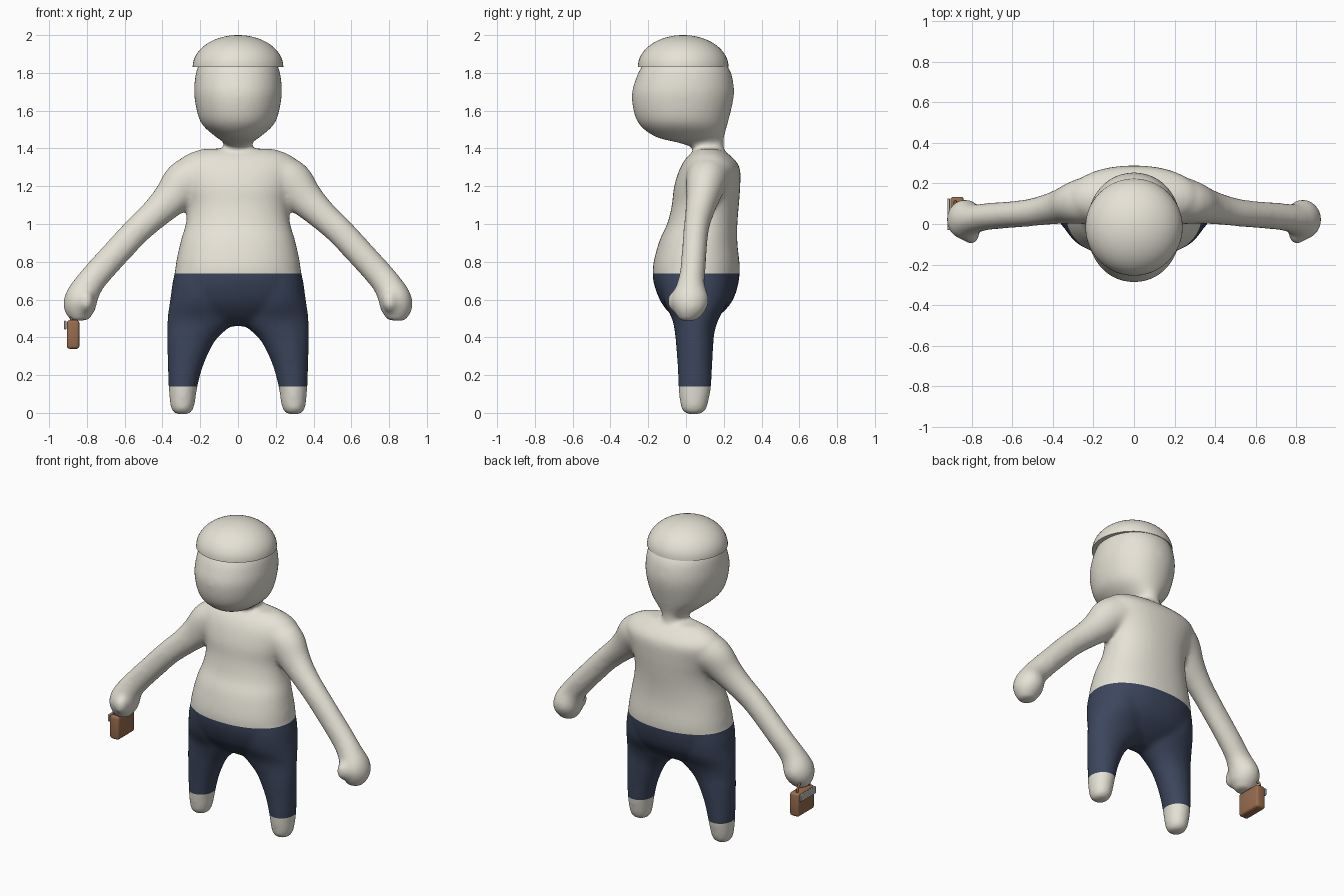
import bpy, bmesh, math
from mathutils import Vector, Matrix

default = bpy.data.objects.get("Cube")
if default:
    bpy.data.objects.remove(default, do_unlink=True)


def material(name, rgb):
    m = bpy.data.materials.new(name)
    m.use_nodes = True
    m.diffuse_color = (*rgb, 1)
    m.node_tree.nodes["Principled BSDF"].inputs["Base Color"].default_value = (*rgb, 1)
    return m


clay = material("pale clay", (0.79, 0.76, 0.67))
navy = material("navy cloth", (0.045, 0.062, 0.11))
leather = material("brown leather", (0.31, 0.15, 0.075))
metal = material("grey metal", (0.5, 0.5, 0.47))


def add_object(name, bm, *mats):
    mesh = bpy.data.meshes.new(name)
    bmesh.ops.recalc_face_normals(bm, faces=bm.faces[:])
    bm.to_mesh(mesh)
    bm.free()
    for m in mats:
        mesh.materials.append(m)
    obj = bpy.data.objects.new(name, mesh)
    bpy.context.scene.collection.objects.link(obj)
    return obj


def smooth(obj, angle=40):
    obj.data.shade_smooth()
    obj.data.set_sharp_from_angle(angle=math.radians(angle))


def spline(rows, steps=4):
    """Smoothly resample rows of numbers."""
    pts = [Vector(r) for r in rows]
    out = []
    for i in range(len(pts) - 1):
        a, b, c, d = (pts[max(0, min(len(pts) - 1, i + k))] for k in (-1, 0, 1, 2))
        for s in range(steps):
            t = s / steps
            m0, m1 = (c - a) / 2, (d - b) / 2
            out.append(b + m0 * t + (3 * (c - b) - 2 * m0 - m1) * t ** 2
                       + (2 * (b - c) + m0 + m1) * t ** 3)
    return out + [pts[-1]]


def loft(bm, rings, power=2.0, side=1, count=40):
    """Skin rings of (centre, half axis, half axis) and close both ends."""
    loops = []
    for centre, u, v in rings:
        loop = []
        for i in range(count):
            a = math.tau * i / count
            c, s = math.cos(a), math.sin(a)
            p = centre + u * math.copysign(abs(c) ** (2 / power), c) \
                + v * math.copysign(abs(s) ** (2 / power), s)
            loop.append(bm.verts.new((p.x * side, p.y, p.z)))
        loops.append(loop)
    for low, high in zip(loops, loops[1:]):
        for i in range(count):
            j = (i + 1) % count
            bm.faces.new((low[i], low[j], high[j], high[i]))
    bm.faces.new(loops[0])
    bm.faces.new(loops[-1])


def level_rings(rows):
    """Rows: height, centre x, half width, front y, back y."""
    return [(Vector((x, (f + b) / 2, z)), Vector((abs(w), 0, 0)), Vector((0, abs(b - f) / 2, 0)))
            for z, x, w, f, b in spline(rows)]


def limb_rings(rows):
    """Rows: centre x, y, z, half thickness in the front plane, half depth."""
    pts = spline(rows)
    rings = []
    for i, p in enumerate(pts):
        d = pts[min(i + 1, len(pts) - 1)] - pts[max(i - 1, 0)]
        n = Vector((-d[2], 0, d[0])).normalized()
        rings.append((Vector(p[:3]), n * p[3], Vector((0, p[4], 0))))
    return rings


torso = [(0.46, 0, 0.06, 0.0, 0.09), (0.51, 0, 0.22, -0.07, 0.17), (0.6, 0, 0.32, -0.14, 0.25),
         (0.74, 0, 0.335, -0.178, 0.285), (0.9, 0, 0.306, -0.145, 0.272), (1.0, 0, 0.277, -0.1, 0.272),
         (1.1, 0, 0.268, -0.075, 0.28), (1.2, 0, 0.295, -0.063, 0.287), (1.3, 0, 0.325, -0.03, 0.284),
         (1.36, 0, 0.285, 0.01, 0.238), (1.398, 0, 0.19, 0.06, 0.185)]
head = [(1.33, 0, 0.09, 0.04, 0.2), (1.4, 0, 0.075, 0.035, 0.2), (1.43, 0, 0.075, -0.04, 0.2),
        (1.463, 0, 0.12, -0.165, 0.202), (1.54, 0, 0.199, -0.257, 0.223), (1.67, 0, 0.231, -0.288, 0.253),
        (1.76, 0, 0.229, -0.269, 0.249), (1.83, 0, 0.214, -0.237, 0.225), (1.9, 0, 0.17, -0.18, 0.16),
        (1.94, 0, 0.08, -0.09, 0.07)]
leg = [(-0.008, 0.295, 0.032, 0.01, 0.07), (0.01, 0.295, 0.054, -0.019, 0.102),
       (0.05, 0.294, 0.066, -0.031, 0.117), (0.14, 0.291, 0.077, -0.041, 0.134),
       (0.25, 0.278, 0.094, -0.045, 0.139), (0.37, 0.252, 0.124, -0.054, 0.146),
       (0.43, 0.224, 0.151, -0.06, 0.152), (0.5, 0.187, 0.187, -0.075, 0.175),
       (0.6, 0.181, 0.178, -0.12, 0.225), (0.74, 0.175, 0.16, -0.13, 0.235), (0.85, 0.17, 0.1, -0.06, 0.18)]
arm = [(0.16, 0.13, 1.27, 0.11, 0.13), (0.27, 0.112, 1.225, 0.122, 0.112), (0.355, 0.09, 1.135, 0.098, 0.089),
       (0.44, 0.07, 1.053, 0.081, 0.075), (0.545, 0.052, 0.955, 0.075, 0.067),
       (0.72, 0.037, 0.765, 0.074, 0.067), (0.79, 0.025, 0.68, 0.077, 0.074),
       (0.832, 0.022, 0.6, 0.088, 0.1), (0.838, 0.02, 0.54, 0.081, 0.083), (0.835, 0.01, 0.488, 0.045, 0.045)]

# Body: overlapping lofts fused into one soft skin
bm = bmesh.new()
loft(bm, level_rings(torso), power=2.2)
loft(bm, level_rings(head), power=2.1)
for side in (1, -1):
    loft(bm, level_rings(leg), side=side)
    loft(bm, limb_rings(arm), side=side)
    thumb = Matrix.Translation((side * 0.805, -0.05, 0.59)) @ Matrix.Diagonal((0.85, 1, 1.2, 1))
    bmesh.ops.create_uvsphere(bm, u_segments=20, v_segments=12, radius=0.05, matrix=thumb)
body = add_object("body", bm, clay, navy)
fuse = body.modifiers.new("fuse", "REMESH")
fuse.mode = "VOXEL"
fuse.voxel_size = 0.0115
soften = body.modifiers.new("soften", "SMOOTH")
soften.factor = 0.5
soften.iterations = 20
bpy.context.view_layer.update()
fused = bpy.data.meshes.new_from_object(body.evaluated_get(bpy.context.evaluated_depsgraph_get()))
body.modifiers.clear()
fused.materials.clear()
fused.materials.append(clay)
fused.materials.append(navy)

# Trousers: cut at ankle and waist, then colour by height
ankle, waist = 0.14, 0.738
bm = bmesh.new()
bm.from_mesh(fused)
for z in (ankle, waist):
    bmesh.ops.bisect_plane(bm, geom=bm.verts[:] + bm.edges[:] + bm.faces[:],
                           plane_co=(0, 0, z), plane_no=(0, 0, 1))
for f in bm.faces:
    centre = f.calc_center_median()
    # the hands hang below the waist but outside the legs
    in_trousers = ankle < centre.z < waist and abs(centre.x) < 0.45
    f.material_index = 1 if in_trousers else 0
    f.smooth = True
bm.to_mesh(fused)
bm.free()
body.data = fused

# Cap: half dome with a flat underside
bm = bmesh.new()
dome = Matrix.Translation((0, -0.015, 1.832)) @ Matrix.Diagonal((0.24, 0.24, 0.168, 1))
bmesh.ops.create_uvsphere(bm, u_segments=48, v_segments=32, radius=1, matrix=dome)
bmesh.ops.bisect_plane(bm, geom=bm.verts[:] + bm.edges[:] + bm.faces[:], dist=0.0001,
                       plane_co=(0, 0, 1.832), plane_no=(0, 0, 1), clear_inner=True)
bmesh.ops.holes_fill(bm, edges=[e for e in bm.edges if e.is_boundary], sides=0)
smooth(add_object("cap", bm, clay))


def box(name, centre, size, bevel, mat):
    bm = bmesh.new()
    bmesh.ops.create_cube(bm, size=1, matrix=Matrix.Translation(centre) @ Matrix.Diagonal((*size, 1)))
    bmesh.ops.bevel(bm, geom=bm.edges[:], offset=bevel, segments=3, profile=0.5, affect="EDGES")
    smooth(add_object(name, bm, mat))


# Carried case with clasp bar and handle
box("case", (-0.873, 0.048, 0.415), (0.066, 0.172, 0.152), 0.015, leather)
box("case_clasp", (-0.915, 0.048, 0.465), (0.012, 0.155, 0.046), 0.004, metal)
bm = bmesh.new()
handle = [(-0.88, -0.012, 0.47), (-0.883, -0.008, 0.52), (-0.88, 0.048, 0.55),
          (-0.883, 0.104, 0.52), (-0.88, 0.108, 0.47)]
path = spline(handle)
rings = []
for i, p in enumerate(path):
    d = path[min(i + 1, len(path) - 1)] - path[max(i - 1, 0)]
    across = Vector((1, 0, 0))
    rings.append((p, across * 0.007, d.cross(across).normalized() * 0.007))
loft(bm, rings, count=10)
smooth(add_object("case_handle", bm, leather))
